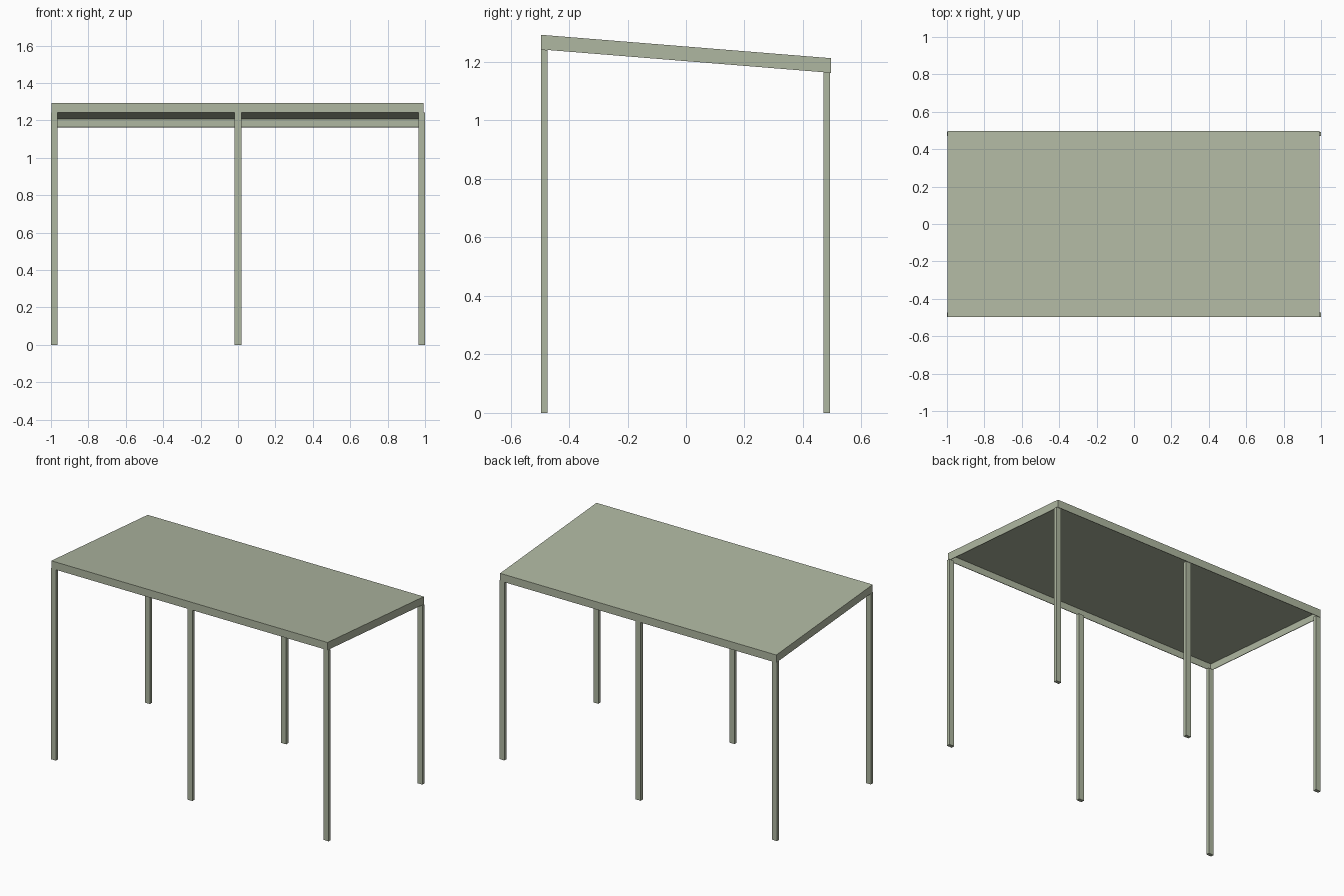
import bpy, bmesh

if "Cube" in bpy.data.objects:
    bpy.data.objects.remove(bpy.data.objects["Cube"])

# One flat colour for the whole shelter
green = bpy.data.materials.new("pale sage green")
green.diffuse_color = (0.43, 0.475, 0.355, 1)
green.use_nodes = True
green.node_tree.nodes["Principled BSDF"].inputs["Base Color"].default_value = green.diffuse_color

SLOPE = (1.213 - 1.293) / 0.992      # roof falls towards the back
RAIL = 0.05                          # height of the roof edge


def roof_z(y):
    return 1.293 + SLOPE * (y + 0.496)


def block(name, x0, x1, y0, y1, bottom, top):
    """Box whose bottom and top heights are functions of y."""
    bm = bmesh.new()
    bmesh.ops.create_cube(bm, size=1)
    for v in bm.verts:
        y = y0 if v.co.y < 0 else y1
        v.co = (x0 if v.co.x < 0 else x1, y, (bottom if v.co.z < 0 else top)(y))
    mesh = bpy.data.meshes.new(name)
    bm.to_mesh(mesh)
    bm.free()
    mesh.materials.append(green)
    obj = bpy.data.objects.new(name, mesh)
    bpy.context.collection.objects.link(obj)
    return obj


def rail_z(y):
    return roof_z(y) - RAIL


def sheet_z(y):
    return roof_z(y) - 0.007


X0, X1, Y0, Y1, T = -0.998, 0.992, -0.496, 0.496, 0.004

# Sloping roof sheet
block("roof_sheet", X0, X1, Y0, Y1, sheet_z, roof_z)

# Thin edge rails hanging under the sheet
block("front_rail", X0, X1, Y0, Y0 + T, rail_z, sheet_z)
block("back_rail", X0, X1, Y1 - T, Y1, rail_z, sheet_z)
block("left_rail", X0, X0 + T, Y0 + T, Y1 - T, rail_z, sheet_z)
block("right_rail", X1 - T, X1, Y0 + T, Y1 - T, rail_z, sheet_z)

# Three posts along the front and three along the back
for row, y0 in (("front", -0.496), ("back", 0.470)):
    for side, x in (("left", -0.982), ("middle", 0.0), ("right", 0.982)):
        block(f"{row}_{side}_post", x - 0.018, x + 0.018, y0, y0 + 0.022,
              lambda y: 0.0, rail_z)
